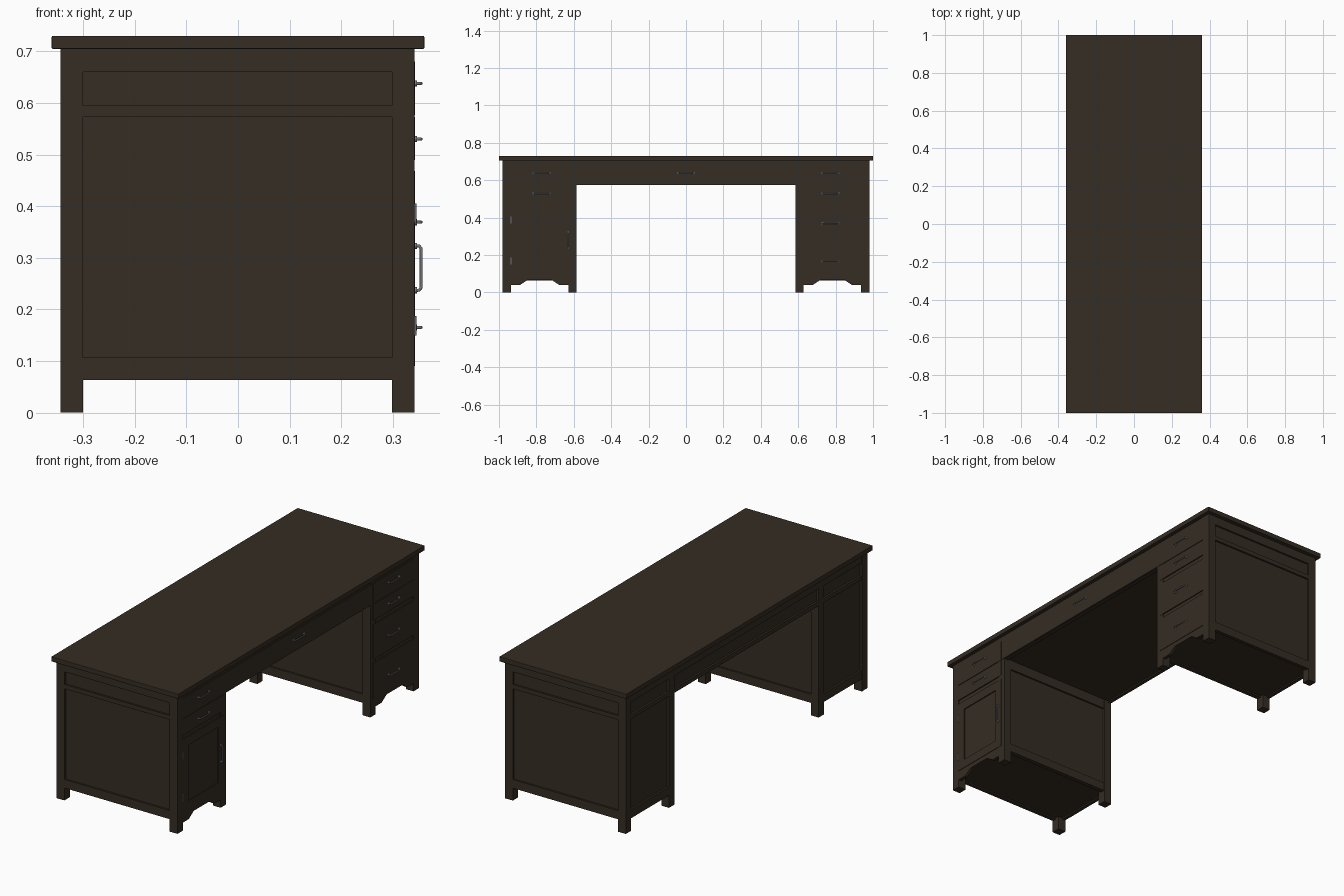
import bpy, bmesh, math
from mathutils import Vector

if "Cube" in bpy.data.objects:
    bpy.data.objects.remove(bpy.data.objects["Cube"])


def material(name, rgb):
    m = bpy.data.materials.new(name)
    m.diffuse_color = (*rgb, 1)
    m.use_nodes = True
    m.node_tree.nodes["Principled BSDF"].inputs["Base Color"].default_value = m.diffuse_color
    return m


WOOD = material("dark_wood", (0.035, 0.026, 0.017))
METAL = material("grey_metal", (0.20, 0.21, 0.23))


def add(name, mesh, mat):
    ob = bpy.data.objects.new(name, mesh)
    bpy.context.collection.objects.link(ob)
    mesh.materials.append(mat)
    return ob


def box(name, x, y, z, mat=WOOD, bevel=0):
    """Box from (min, max) ranges on each axis."""
    r = [sorted(v) for v in (x, y, z)]
    bm = bmesh.new()
    bmesh.ops.create_cube(bm, size=1)
    for v in bm.verts:
        v.co = Vector([r[i][0] if v.co[i] < 0 else r[i][1] for i in range(3)])
    me = bpy.data.meshes.new(name)
    bm.to_mesh(me)
    bm.free()
    ob = add(name, me, mat)
    if bevel:
        b = ob.modifiers.new("bevel", 'BEVEL')
        b.width, b.segments = bevel, 2
    return ob


def prism(name, yz, x0, x1, mat=WOOD):
    """Outline in the y-z plane, extruded along x."""
    bm = bmesh.new()
    f = bm.faces.new([bm.verts.new((x0, y, z)) for y, z in yz])
    ext = bmesh.ops.extrude_face_region(bm, geom=[f])["geom"]
    bmesh.ops.translate(bm, vec=(x1 - x0, 0, 0),
                        verts=[g for g in ext if isinstance(g, bmesh.types.BMVert)])
    bmesh.ops.recalc_face_normals(bm, faces=bm.faces[:])
    me = bpy.data.meshes.new(name)
    bm.to_mesh(me)
    bm.free()
    return add(name, me, mat)


def rod(name, centre, radius, depth, axis):
    bpy.ops.mesh.primitive_cylinder_add(vertices=12, radius=radius, depth=depth, location=centre)
    ob = bpy.context.object
    ob.name = name
    if axis == 'X':
        ob.rotation_euler.y = math.pi / 2
    ob.data.materials.append(METAL)
    bpy.ops.object.shade_smooth_by_angle()


def handle(name, y, z, half=0.045, upright=False):
    """Bow pull: bent rod with a round rosette at each foot."""
    place = lambda x, t: (x, y, z + t) if upright else (x, y + t, z)
    cu = bpy.data.curves.new(name, 'CURVE')
    cu.dimensions = '3D'
    cu.bevel_depth, cu.bevel_resolution = 0.003, 2
    pts = [(0.342, -half + 0.002), (0.351, -half + 0.002), (0.355, -half + 0.007),
           (0.355, half - 0.007), (0.351, half - 0.002), (0.342, half - 0.002)]
    sp = cu.splines.new('POLY')
    sp.points.add(len(pts) - 1)
    for p, (x, t) in zip(sp.points, pts):
        p.co = (*place(x, t), 1)
    add(name, cu, METAL)
    for t in (-half + 0.002, half - 0.002):
        rod(name + "_rosette", place(0.345, t), 0.006, 0.004, 'X')


# Table top
box("table_top", (-0.361, 0.361), (-1, 1), (0.705, 0.73), bevel=0.002)

IN, OUT, LEG, FACE = 0.585, 0.98, 0.044, 0.3435
RAILS = [(0.063, 0.107), (0.573, 0.595), (0.66, 0.705)]

for s, side in ((-1, "left"), (1, "right")):
    # Pedestal body, its faces act as the recessed panels
    box(side + "_pedestal_body", (-0.333, 0.332), (s * 0.596, s * 0.969), (0.07, 0.705))
    # Corner posts
    for x0, x1 in ((-0.344, -0.30), (0.298, 0.342)):
        for y0 in (IN, OUT - LEG):
            box(side + "_post", (x0, x1), (s * y0, s * (y0 + LEG)), (0, 0.705))
    # Rails around the end, back and knee sides
    for z in RAILS:
        box(side + "_end_rail", (-0.30, 0.298), (s * 0.96, s * 0.9785), z)
        box(side + "_back_rail", (-0.3425, -0.325), (s * (IN + LEG), s * (OUT - LEG)), z)
    for z in (RAILS[0], (0.53, 0.58)):
        box(side + "_knee_rail", (-0.30, 0.298), (s * 0.5865, s * 0.61), z)
    # Front frame and scalloped apron
    box(side + "_front_frame", (0.32, 0.338), (s * 0.60, s * 0.94), (0.085, 0.69))
    a, b = IN + LEG, OUT - LEG
    outline = [(a, 0.092), (a, 0.04), (a + 0.05, 0.04), (a + 0.09, 0.067),
               (b - 0.09, 0.067), (b - 0.05, 0.04), (b, 0.04), (b, 0.092)]
    prism(side + "_apron", [(s * y, z) for y, z in outline], 0.325, 0.341)

# Centre section under the top
box("centre_body", (-0.333, 0.335), (-0.60, 0.60), (0.58, 0.705))
for z in RAILS[1:]:
    box("centre_back_rail", (-0.3425, -0.325), (-IN, IN), z)
box("centre_bottom_edge", (0.315, 0.338), (-IN, IN), (0.575, 0.60))
box("front_top_rail", (0.32, 0.341), (-0.936, 0.936), (0.682, 0.705))

# Drawers with handles
box("centre_drawer_front", (0.33, FACE), (-0.604, 0.604), (0.576, 0.68))
handle("centre_drawer_handle", 0, 0.638)
DRAWERS = [(0.576, 0.68, 0.638), (0.49, 0.573, 0.53), (0.29, 0.468, 0.369), (0.09, 0.27, 0.165)]
for s, side, count in ((-1, "left", 2), (1, "right", 4)):
    for z0, z1, zh in DRAWERS[:count]:
        box(side + "_drawer_front", (0.33, FACE), (s * 0.608, s * 0.936), (z0, z1))
        handle(side + "_drawer_handle", s * 0.772, zh)

# Cupboard door frame, hinges and upright handle
for y in ((-0.936, -0.893), (-0.65, -0.608)):
    box("door_stile", (0.33, FACE), y, (0.09, 0.468))
for z in ((0.09, 0.136), (0.422, 0.468)):
    box("door_rail", (0.33, FACE), (-0.893, -0.65), z)
handle("door_handle", -0.63, 0.28, upright=True)
for z in (0.168, 0.386):
    rod("door_hinge", (0.3425, -0.936, z), 0.0035, 0.038, 'Z')
